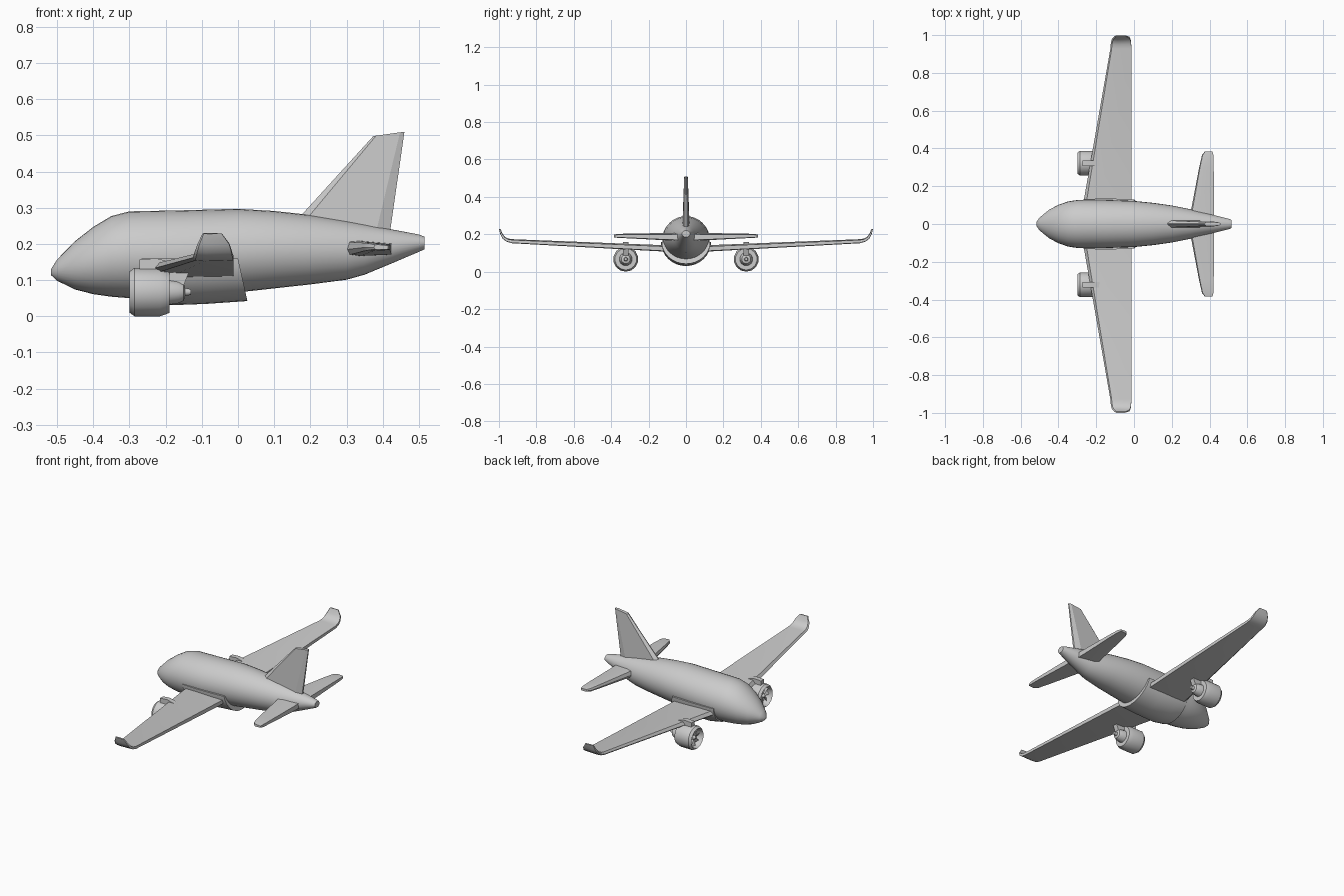
import bpy, bmesh, math
from math import sin, cos, pi, radians

if "Cube" in bpy.data.objects:
    bpy.data.objects.remove(bpy.data.objects["Cube"])


def loft(name, rings, caps=True, mirror=False, angle=30):
    """Skin a list of equal-length point rings into one object."""
    bm = bmesh.new()
    vs = [[bm.verts.new(p) for p in r] for r in rings]
    n = len(rings[0])
    for a, b in zip(vs, vs[1:]):
        for i in range(n):
            j = (i + 1) % n
            bm.faces.new((a[i], a[j], b[j], b[i]))
    if caps:
        bm.faces.new(vs[0])
        bm.faces.new(vs[-1])
    return finish(name, bm, mirror, angle)


def finish(name, bm, mirror=False, angle=30):
    bmesh.ops.recalc_face_normals(bm, faces=bm.faces)
    me = bpy.data.meshes.new(name)
    bm.to_mesh(me)
    bm.free()
    ob = bpy.data.objects.new(name, me)
    bpy.context.collection.objects.link(ob)
    bpy.ops.object.select_all(action='DESELECT')
    ob.select_set(True)
    bpy.context.view_layer.objects.active = ob
    bpy.ops.object.shade_smooth_by_angle(angle=radians(angle))
    if mirror:
        m = ob.modifiers.new("mirror", 'MIRROR')
        m.use_axis = (False, True, False)
    return ob


# Fuselage: x, top z, bottom z, half width
stations = [
    (-.517, .130, .114, .010), (-.50, .157, .098, .034), (-.45, .208, .074, .075),
    (-.40, .247, .061, .102), (-.35, .277, .054, .119), (-.30, .290, .050, .127),
    (-.15, .293, .054, .127), (0, .297, .066, .122), (.10, .291, .077, .112),
    (.20, .280, .088, .098), (.30, .264, .101, .078), (.35, .255, .115, .066),
    (.42, .241, .144, .048), (.50, .226, .178, .028), (.515, .220, .185, .022)]
N = 32
loft("fuselage", [[(x, w * cos(2 * pi * i / N), (t + b) / 2 + (t - b) / 2 * sin(2 * pi * i / N))
                   for i in range(N)] for x, t, b, w in stations], angle=40)


# Belly fairing wrapping the wing roots
def belly(x_top, x_bottom, depth, w):
    ring = []
    for i in range(17):
        a = pi * i / 16
        s = sin(a)
        ring.append((x_top + (x_bottom - x_top) * s, w * cos(a), .16 - depth * s))
    return ring


loft("belly_fairing", [belly(-.27, -.27, .116, .130), belly(-.20, -.20, .130, .134),
                       belly(-.10, -.09, .126, .134), belly(0, .026, .118, .130)])

# Wings with curled tips: y, leading x, trailing x, z, thickness, tilt
foil = [(0, .45), (.06, .95), (.3, 1), (1, .8), (1, .1), (.3, 0), (.06, .1)]


def foil_ring(y, x0, x1, z, t, tilt):
    a = radians(tilt)
    return [(x0 + (x1 - x0) * u, y - sin(a) * t * v, z + cos(a) * t * v) for u, v in foil]


loft("wing", [foil_ring(*s) for s in [
    (.05, -.279, -.012, .104, .035, 0), (.93, -.125, -.013, .152, .022, 8),
    (.958, -.123, -.015, .160, .019, 28), (.980, -.119, -.018, .176, .016, 52),
    (.992, -.112, -.024, .198, .012, 70), (1.0, -.098, -.045, .228, .008, 78)]],
    mirror=True, angle=35)

# Tailplane
loft("tailplane", [foil_ring(*s) for s in [
    (.02, .290, .425, .166, .044, 0), (.09, .305, .424, .167, .040, 0),
    (.30, .345, .422, .178, .026, 0), (.365, .360, .420, .181, .021, 0),
    (.385, .376, .415, .184, .014, 0)]], mirror=True)

# Tail fin: leading x/z, trailing x/z, half thickness
fin_section = [(0, .15), (.09, 1), (.86, .9), (1, .3), (1, -.3), (.86, -.9), (.09, -1), (0, -.15)]
loft("tail_fin", [[(x0 + (x1 - x0) * u, t * v, z0 + (z1 - z0) * u) for u, v in fin_section]
                  for x0, z0, x1, z1, t in [(.130, .23, .417, .21, .020),
                                            (.374, .498, .460, .510, .010)]], angle=15)

# Engines
EY, EZ, SIDES = .322, .067, 14


def turned(name, profile, caps=True):
    return loft(name, [[(x, EY + r * cos(2 * pi * (i + .5) / SIDES),
                         EZ + r * sin(2 * pi * (i + .5) / SIDES)) for i in range(SIDES)]
                       for x, r in profile], caps, True, 30)


turned("engine_cowl", [(-.262, .050), (-.292, .052), (-.300, .057), (-.286, .067),
                       (-.215, .067), (-.190, .058), (-.190, .036)])
turned("engine_core", [(-.195, .036), (-.165, .031), (-.150, .024), (-.146, .011), (-.130, .008)])
turned("engine_spinner", [(-.290, .003), (-.278, .013), (-.260, .018)])

# Fan blades
bm = bmesh.new()
for k in range(8):
    a = 2 * pi * k / 8
    for_blade = []
    for r, w in ((.012, .004), (.050, .009)):
        for s in (-1, 1):
            y = EY + r * cos(a) - s * w * sin(a)
            z = EZ + r * sin(a) + s * w * cos(a)
            for_blade.append([bm.verts.new((-.272 + s * .006 + d, y, z)) for d in (-.002, .002)])
    p, q, r2, s2 = for_blade
    loop = [p, q, s2, r2]
    for i in range(4):
        c, d = loop[i], loop[(i + 1) % 4]
        bm.faces.new((c[0], d[0], d[1], c[1]))
    bm.faces.new([v[0] for v in loop])
    bm.faces.new([v[1] for v in loop])
finish("fan_blades", bm, True)

# Pylons joining engines to wings
loft("engine_pylon", [[(-.272, y, .125), (-.272, y, .157), (-.225, y, .160), (-.13, y, .135),
                       (-.15, y, .085), (-.20, y, .100)] for y in (EY - .014, EY + .014)],
     mirror=True)
